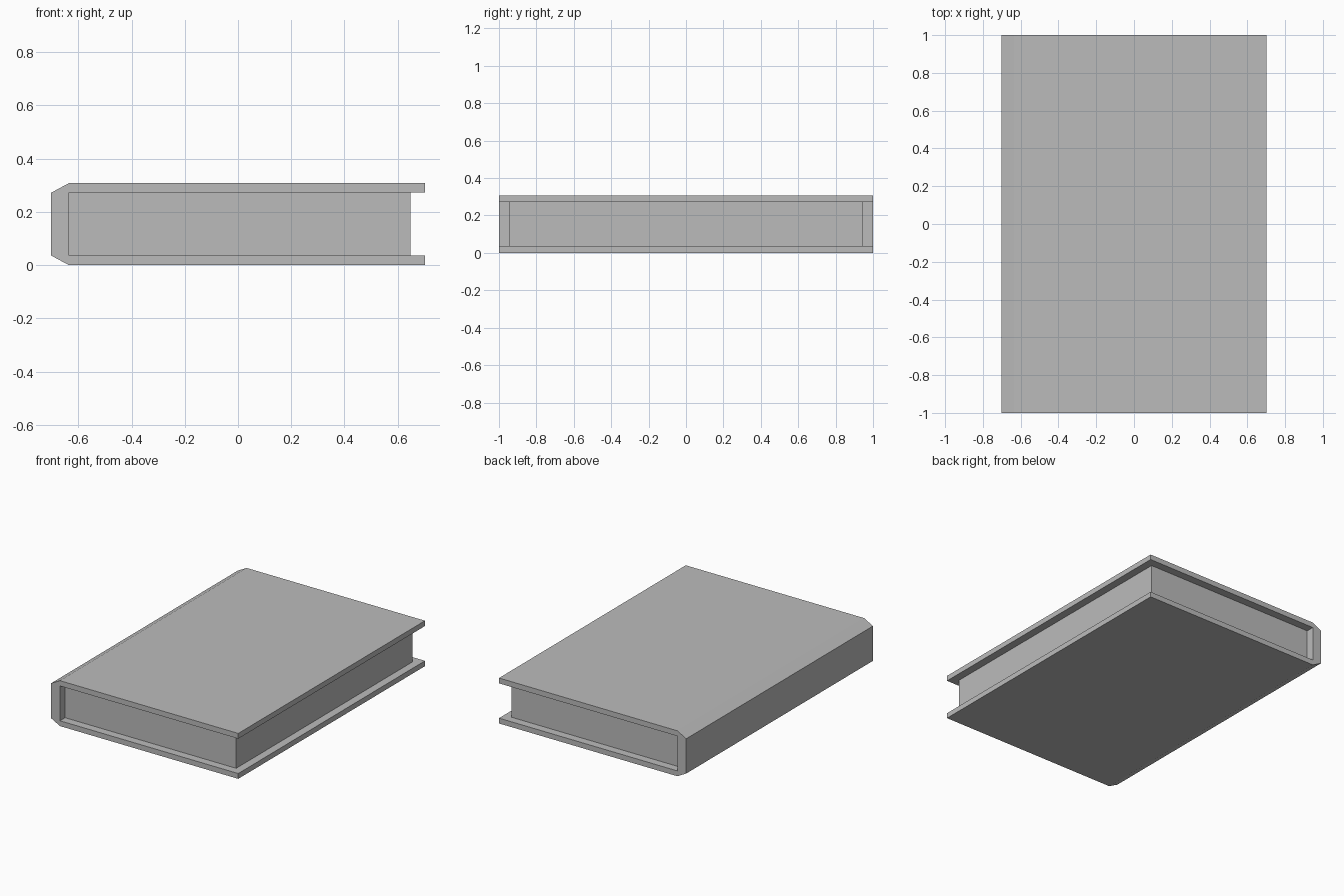
import bpy
import bmesh

cube = bpy.data.objects.get("Cube")
if cube:
    bpy.data.objects.remove(cube, do_unlink=True)

GREY = (0.5, 0.5, 0.5, 1.0)
mat = bpy.data.materials.new("plain grey")
mat.use_nodes = True
mat.diffuse_color = GREY
mat.node_tree.nodes["Principled BSDF"].inputs["Base Color"].default_value = GREY


def extrude_profile(name, profile, half_depth):
    """Extrude an xz outline symmetrically along y."""
    bm = bmesh.new()
    face = bm.faces.new([bm.verts.new((x, -half_depth, z)) for x, z in profile])
    moved = bmesh.ops.extrude_face_region(bm, geom=[face])["geom"]
    verts = [v for v in moved if isinstance(v, bmesh.types.BMVert)]
    bmesh.ops.translate(bm, verts=verts, vec=(0, 2 * half_depth, 0))
    bmesh.ops.recalc_face_normals(bm, faces=bm.faces)
    mesh = bpy.data.meshes.new(name)
    bm.to_mesh(mesh)
    bm.free()
    mesh.materials.append(mat)
    obj = bpy.data.objects.new(name, mesh)
    bpy.context.collection.objects.link(obj)
    return obj


HEIGHT, BOARD = 0.308, 0.036
HALF_WIDTH, INNER = 0.702, -0.635

# Cover: lower half of the C-shaped outline, mirrored for the upper half
lower = [(INNER, BOARD), (HALF_WIDTH, BOARD), (HALF_WIDTH, 0),
         (INNER, 0), (-HALF_WIDTH, BOARD)]
upper = [(x, HEIGHT - z) for x, z in reversed(lower)]
extrude_profile("cover", lower + upper, 1.0)

# Page block between the boards, set in from the cover edges
pages = [(INNER, BOARD), (0.648, BOARD),
         (0.648, HEIGHT - BOARD), (INNER, HEIGHT - BOARD)]
extrude_profile("page_block", pages, 0.945)
